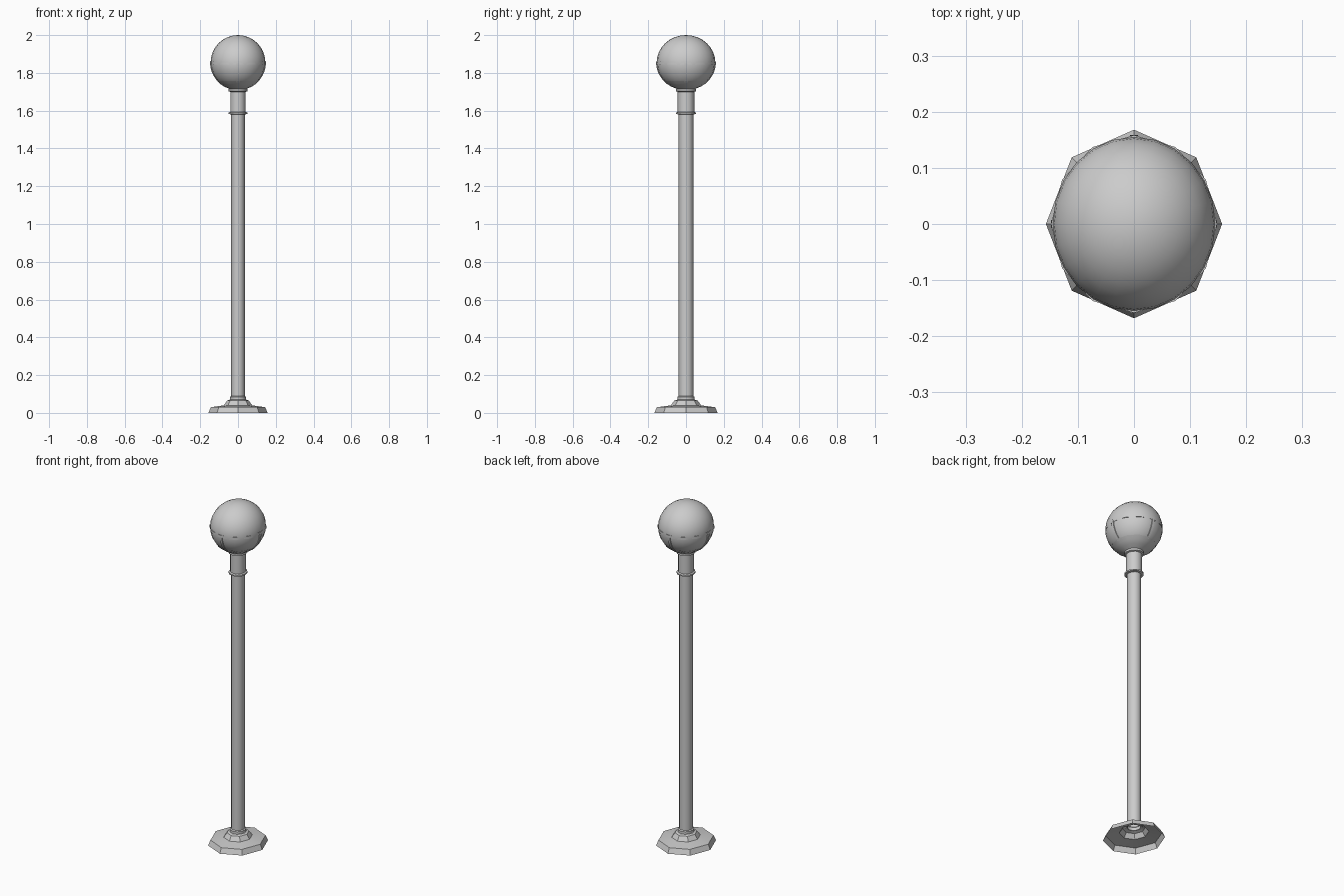
import bpy
import bmesh
from math import sin, cos, pi, radians, sqrt

if "Cube" in bpy.data.objects:
    bpy.data.objects.remove(bpy.data.objects["Cube"])

DEPTH = 1.07              # the lamp is slightly deeper than wide
GLOBE_R, GLOBE_Z = 0.145, 1.855

grey = bpy.data.materials.new("lamp grey")
grey.use_nodes = True
grey.diffuse_color = (0.6, 0.6, 0.6, 1)
grey.node_tree.nodes["Principled BSDF"].inputs["Base Color"].default_value = (0.6, 0.6, 0.6, 1)


def finish(bm, name, angle):
    bmesh.ops.remove_doubles(bm, verts=bm.verts, dist=1e-5)
    mesh = bpy.data.meshes.new(name)
    bm.to_mesh(mesh)
    bm.free()
    mesh.materials.append(grey)
    obj = bpy.data.objects.new(name, mesh)
    bpy.context.collection.objects.link(obj)
    bpy.ops.object.select_all(action="DESELECT")
    obj.select_set(True)
    bpy.context.view_layer.objects.active = obj
    bpy.ops.object.shade_smooth_by_angle(angle=radians(angle))
    return obj


def turn(name, profile, sides=12, angle=35):
    """Revolve (radius, height) points, listed bottom to top on the outside."""
    bm = bmesh.new()
    rings = [[bm.verts.new((r * cos(2 * pi * i / sides), r * DEPTH * sin(2 * pi * i / sides), z))
              for i in range(sides)] for r, z in profile]
    for low, high in zip(rings, rings[1:]):
        for i in range(sides):
            j = (i + 1) % sides
            bm.faces.new((low[i], low[j], high[j], high[i]))
    return finish(bm, name, angle)


def globe_point(z, extra=0.0):
    return sqrt(max(GLOBE_R ** 2 - (z - GLOBE_Z) ** 2, 0)) + extra, z


# Hollow eight-sided foot with a stepped neck
turn("base", [(0.157, 0), (0.144, 0.03), (0.075, 0.04), (0.058, 0.065), (0.044, 0.07)], 8, 20)
turn("base_ring", [(0.034, 0.07), (0.043, 0.07), (0.043, 0.085), (0.034, 0.09)])

# Post, collar and sleeve
turn("pole", [(0.036, 0.07), (0.036, 1.6)], 12, 40)
turn("collar", [(0.036, 1.58), (0.049, 1.582), (0.049, 1.59), (0.04, 1.594)])
turn("sleeve", [(0.041, 1.59), (0.041, 1.705)], 12, 40)
turn("neck_ring", [(0.041, 1.7), (0.05, 1.703), (0.05, 1.714), (0.041, 1.718)])

# Round globe
steps = 16
globe = [(max(GLOBE_R * cos(t), 1e-7), GLOBE_Z + GLOBE_R * sin(t))
         for t in (pi * (k / steps - 0.5) for k in range(steps + 1))]
turn("globe", globe, 24, 60)

# Holder: lower cup and equator band
cup = [globe_point(z, 0.004) for z in (1.718, 1.728, 1.742, 1.758)]
turn("cup", [(0.041, 1.712)] + cup + [globe_point(1.758, -0.006)])
turn("equator_band", [(0.138, 1.845), (0.148, 1.845), (0.148, 1.86), (0.138, 1.86)])

# Four curved ribs joining the cup to the band
for k, side in enumerate(("left", "back", "right", "front")):
    bm = bmesh.new()
    a = k * pi / 2
    sections = []
    for n in range(7):
        z = 1.75 + 0.1 * n / 6
        out, inn = globe_point(z, 0.003)[0], globe_point(z, -0.01)[0]
        corners = [(inn, -0.007), (out, -0.007), (out, 0.007), (inn, 0.007)]
        sections.append([bm.verts.new((r * cos(a) - w * sin(a),
                                       (r * sin(a) + w * cos(a)) * DEPTH, z)) for r, w in corners])
    for low, high in zip(sections, sections[1:]):
        for i in range(4):
            j = (i + 1) % 4
            bm.faces.new((low[i], low[j], high[j], high[i]))
    finish(bm, "rib_" + side, 35)
